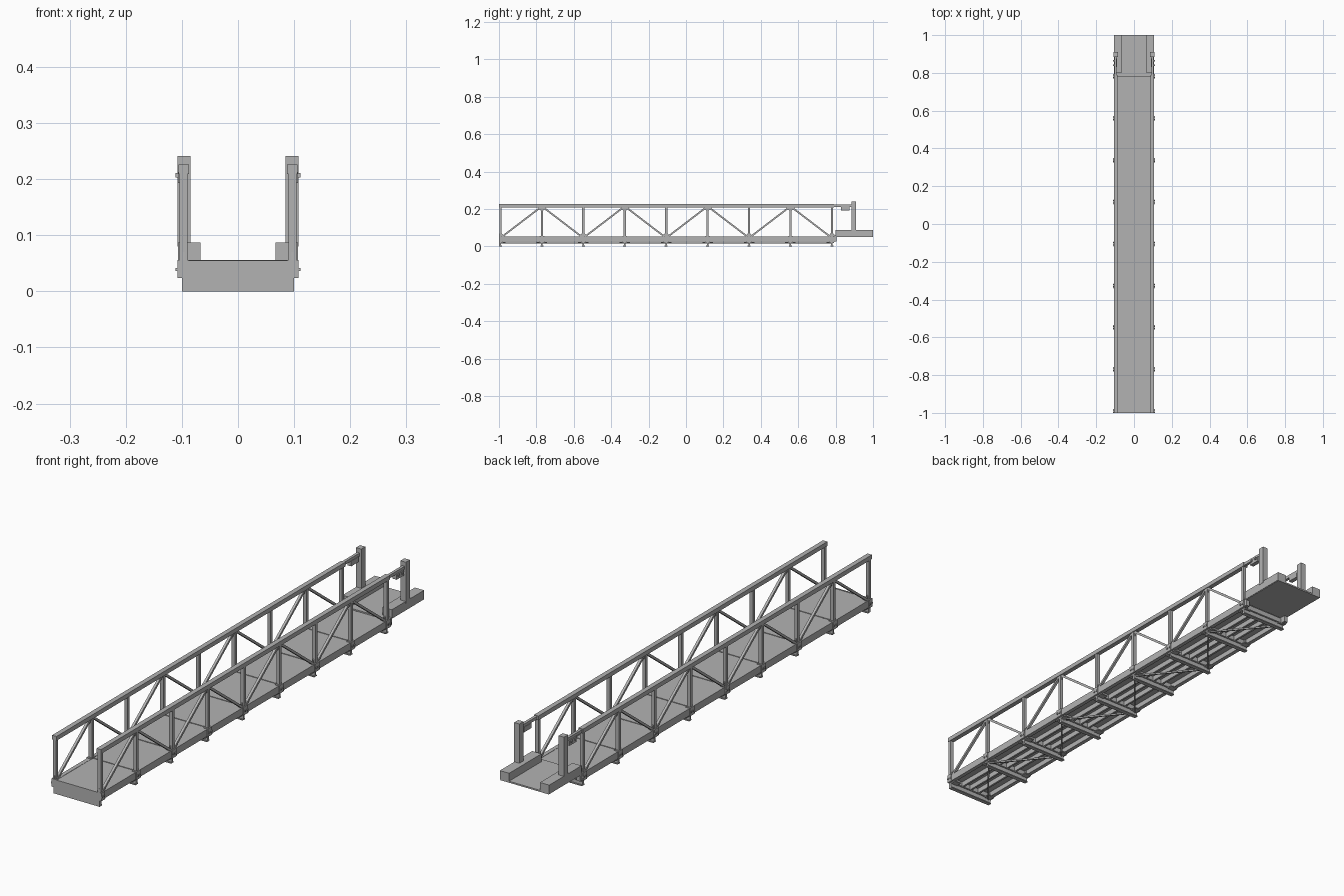
import bpy, bmesh
from mathutils import Vector, Matrix

if "Cube" in bpy.data.objects:
    bpy.data.objects.remove(bpy.data.objects["Cube"])

steel = bpy.data.materials.new("grey_steel")
steel.diffuse_color = (0.45, 0.45, 0.45, 1)
steel.use_nodes = True
steel.node_tree.nodes["Principled BSDF"].inputs["Base Color"].default_value = steel.diffuse_color

PITCH = 0.2215
NODES = [-0.992 + PITCH * i for i in range(9)]
TOP, BOT = 0.217, 0.04      # chord centre heights
TX = 0.097                  # truss plane


def box(bm, x0, x1, y0, y1, z0, z1):
    m = Matrix.Translation(((x0 + x1) / 2, (y0 + y1) / 2, (z0 + z1) / 2))
    bmesh.ops.create_cube(bm, size=1, matrix=m @ Matrix.Diagonal((x1 - x0, y1 - y0, z1 - z0, 1)))


def bar(bm, a, b, w, h):
    """Rectangular bar between two points: w sideways, h across."""
    a, b = Vector(a), Vector(b)
    d = (b - a).normalized()
    side = Vector((1, 0, 0)) if abs(d.x) < 0.1 else d.cross(Vector((0, 0, 1))).normalized()
    up = d.cross(side)
    r = Matrix((side, up, d)).transposed().to_4x4()
    m = Matrix.Translation((a + b) / 2) @ r @ Matrix.Diagonal((w, h, (b - a).length, 1))
    bmesh.ops.create_cube(bm, size=1, matrix=m)


def prism(bm, pts, x0, x1):
    """Extrude a (y, z) outline along x."""
    f = bm.faces.new([bm.verts.new((x0, y, z)) for y, z in pts])
    ext = bmesh.ops.extrude_face_region(bm, geom=[f])["geom"]
    bmesh.ops.translate(bm, vec=(x1 - x0, 0, 0), verts=[v for v in ext if isinstance(v, bmesh.types.BMVert)])


def finish(bm, name, mirror=False):
    bmesh.ops.recalc_face_normals(bm, faces=bm.faces)
    me = bpy.data.meshes.new(name)
    bm.to_mesh(me)
    bm.free()
    me.materials.append(steel)
    ob = bpy.data.objects.new(name, me)
    bpy.context.collection.objects.link(ob)
    if mirror:
        ob.modifiers.new("mirror", 'MIRROR')
    return ob


# Chords: top handrail and a channel-shaped bottom rail
bm = bmesh.new()
box(bm, 0.087, 0.106, -1, 0.79, 0.209, 0.226)
finish(bm, "top_chord", True)
bm = bmesh.new()
box(bm, 0.089, 0.105, -1, 0.805, 0.026, 0.054)
finish(bm, "bottom_chord", True)

# Truss posts and diagonals
bm = bmesh.new()
for y in NODES:
    box(bm, 0.090, 0.104, y - 0.006, y + 0.006, 0.05, 0.212)
finish(bm, "truss_posts", True)
bm = bmesh.new()
for i in range(8):
    za, zb = (0.05, 0.21) if i % 2 == 0 else (0.21, 0.05)
    bar(bm, (TX, NODES[i] + 0.006, za), (TX, NODES[i + 1] - 0.006, zb), 0.01, 0.009)
finish(bm, "truss_diagonals", True)

# Gusset plates where diagonals meet the chords
bm = bmesh.new()
for i, y in enumerate(NODES):
    zc, s = (0.212, -1) if i % 2 else (0.05, 1)
    y0, y1 = max(y - 0.025, -1), y + 0.025
    prism(bm, [(y0, zc), (y1, zc), (y + 0.007, zc + s * 0.02), (y - 0.007, zc + s * 0.02)], 0.0955, 0.0985)
finish(bm, "gusset_plates", True)

# Node clamps on the bottom rail, and small outside bolts
bm = bmesh.new()
for y in NODES:
    box(bm, 0.088, 0.108, max(y - 0.013, -1), y + 0.013, 0.024, 0.056)
finish(bm, "node_clamps", True)
bm = bmesh.new()
for y in NODES:
    for dy in (-0.005, 0.008):
        box(bm, 0.107, 0.111, y + dy - 0.003, y + dy + 0.003, 0.036, 0.042)
finish(bm, "node_bolts", True)

# Deck panels with narrow seams
bm = bmesh.new()
edges = [-1] + NODES[1:]
for a, b in zip(edges, edges[1:]):
    box(bm, -0.09, 0.09, a + (0.002 if a > -1 else 0), b - 0.002, 0.046, 0.053)
finish(bm, "deck_panels")

# Cross beams: wide foot flange with a web up to the deck
bm = bmesh.new()
for y in NODES:
    box(bm, -0.1, 0.1, y - 0.008, y + 0.008, 0, 0.004)
    box(bm, -0.1, 0.1, y - 0.004, y + 0.004, 0.003, 0.026)
    box(bm, -0.1, 0.1, y - 0.008, y + 0.008, 0.022, 0.026)
    box(bm, -0.089, 0.089, y - 0.004, y + 0.004, 0.025, 0.047)
box(bm, -0.1, 0.1, -1, -0.996, 0, 0.055)
finish(bm, "cross_beams")

# Stringers under the deck
bm = bmesh.new()
for x in (-0.04, 0, 0.04):
    box(bm, x - 0.004, x + 0.004, -0.998, 0.78, 0.026, 0.047)
finish(bm, "stringers")

# Lateral bracing below the stringers with corner plates
bm = bmesh.new()
for i in range(8):
    s = 1 if i % 2 else -1
    bar(bm, (s * 0.092, NODES[i], 0.018), (-s * 0.092, NODES[i + 1], 0.018), 0.006, 0.006)
finish(bm, "lateral_bracing")
bm = bmesh.new()
for y in NODES:
    box(bm, 0.07, 0.1, max(y - 0.028, -1), min(y + 0.028, 0.79), 0.019, 0.023)
finish(bm, "bracing_plates", True)

# Landing at the far end: slab, curbs, end pillars
bm = bmesh.new()
box(bm, -0.105, 0.105, 0.782, 1, 0.05, 0.056)
finish(bm, "landing_slab")
bm = bmesh.new()
box(bm, 0.067, 0.107, 0.80, 1, 0.052, 0.087)
finish(bm, "landing_curb", True)
bm = bmesh.new()
box(bm, 0.085, 0.108, 0.885, 0.91, 0.08, 0.241)
finish(bm, "end_pillar", True)

# Sliding handrail tongue and its bracket
bm = bmesh.new()
box(bm, 0.092, 0.103, 0.78, 0.89, 0.212, 0.224)
box(bm, 0.090, 0.107, 0.83, 0.875, 0.193, 0.213)
for y in (0.84, 0.865):
    box(bm, 0.106, 0.111, y - 0.004, y + 0.004, 0.203, 0.211)
finish(bm, "handrail_tongue", True)
